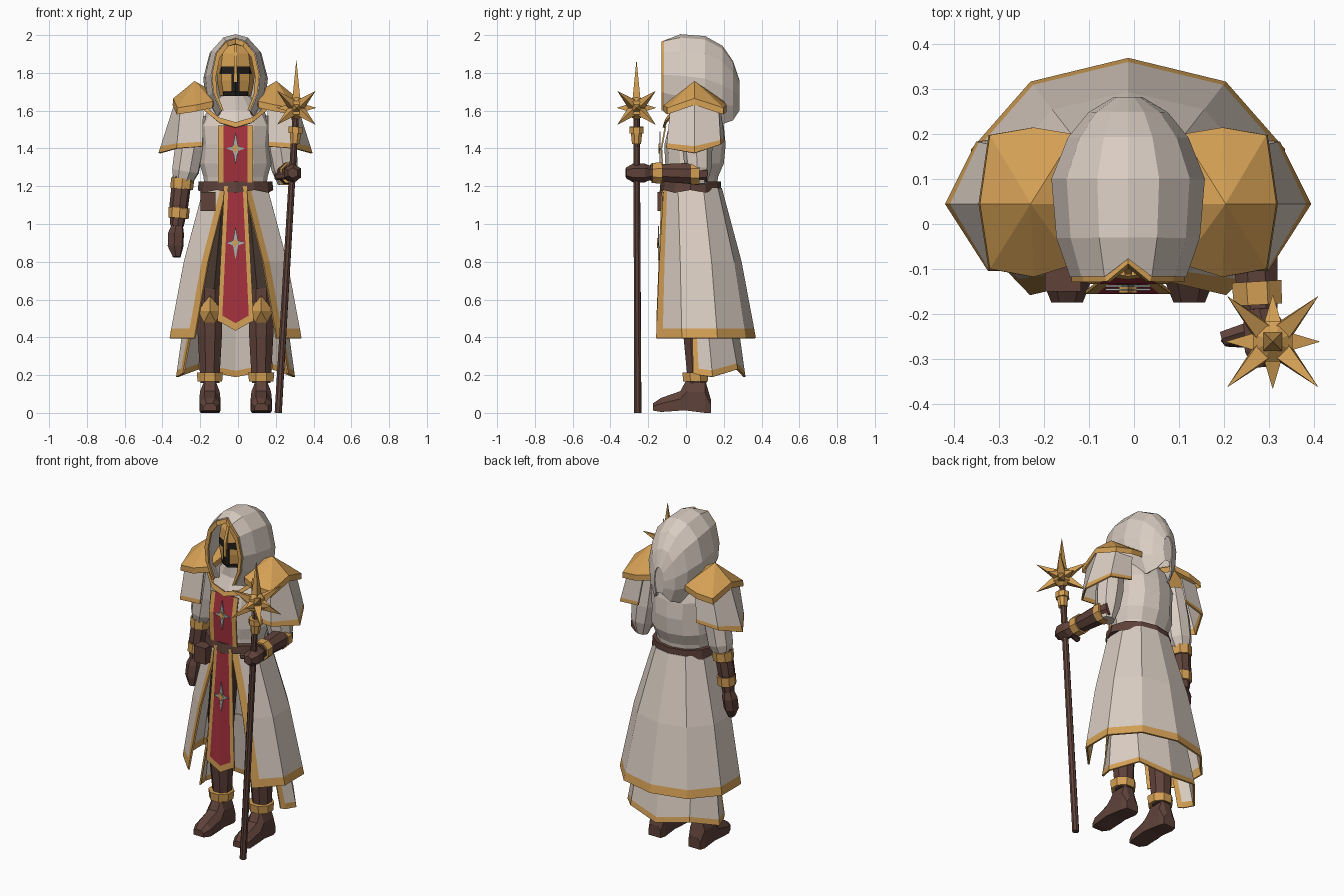
import bpy, bmesh, math
from mathutils import Vector

if "Cube" in bpy.data.objects:
    bpy.data.objects.remove(bpy.data.objects["Cube"])

CX = -0.013  # body axis; the staff side reaches further out


def material(name, r, g, b):
    m = bpy.data.materials.new(name)
    m.use_nodes = True
    m.diffuse_color = (r, g, b, 1)
    m.node_tree.nodes["Principled BSDF"].inputs["Base Color"].default_value = (r, g, b, 1)
    return m


CLOTH = material("pale cloth", .70, .61, .54)
GOLD = material("gold", .66, .35, .09)
RED = material("crimson", .37, .03, .045)
LEATHER = material("brown leather", .115, .055, .042)
DARK = material("dark trousers", .065, .04, .03)
BLACK = material("black slits", .015, .013, .012)
SILVER = material("silver", .38, .44, .42)


def build(name, verts, faces, mats, index=None, thick=0):
    me = bpy.data.meshes.new(name)
    me.from_pydata([(x + CX, y, z) for x, y, z in verts], [], faces)
    for m in mats:
        me.materials.append(m)
    for p, i in zip(me.polygons, index or [0] * len(faces)):
        p.material_index = i
    bm = bmesh.new()
    bm.from_mesh(me)
    bmesh.ops.recalc_face_normals(bm, faces=bm.faces)
    bm.to_mesh(me)
    bm.free()
    ob = bpy.data.objects.new(name, me)
    bpy.context.collection.objects.link(ob)
    if thick:
        mod = ob.modifiers.new("thickness", "SOLIDIFY")
        mod.thickness, mod.offset = thick, 0
    return ob


def sheet(name, rows, mats, rule=None, closed=False, caps=False, thick=0):
    """Skin a list of point rows; rule(row, column, last_column) picks the material."""
    n = len(rows[0])
    cols = n if closed else n - 1
    faces, index = [], []
    for r in range(len(rows) - 1):
        for c in range(cols):
            d = (c + 1) % n
            faces.append((r * n + c, r * n + d, (r + 1) * n + d, (r + 1) * n + c))
            index.append(rule(r, c, cols - 1) if rule else 0)
    if caps:
        faces += [tuple(range(n)), tuple(range((len(rows) - 1) * n, len(rows) * n))]
        index += [0, 0]
    return build(name, [p for row in rows for p in row], faces, mats, index, thick)


def tube(name, path, mat, sides=8, turn=.5):
    """Capped tube through (x, y, z, radius) stations."""
    pts = [Vector(p[:3]) for p in path]
    q = (pts[-1] - pts[0]).to_track_quat('Z', 'Y')
    rows = []
    for p, s in zip(pts, path):
        angles = [(k + turn) * math.tau / sides for k in range(sides)]
        rows.append([p + q @ Vector((math.cos(a) * s[3], math.sin(a) * s[3], 0)) for a in angles])
    return sheet(name, rows, [mat], closed=True, caps=True)


def symmetric(half):
    """Mirror a row that runs from the front edge to the back centre point."""
    return half + [(-x, y, z) for x, y, z in reversed(half[:-1])]


def mix(a, b, t):
    return tuple(Vector(a).lerp(Vector(b), t))


def flip(points, s):
    return [(p[0] * s,) + tuple(p[1:]) for p in points]


def hem(r, c, last):
    return int(r == 0 or c in (0, last))


# Outer robe, open at the front, with gold hem and edges
def robe_row(t, z):
    low = [(.215, -.155), (.345, -.02), (.345, .165), (.215, .313), (0, .365)]
    top = [(.045, -.115), (.165, -.04), (.165, .09), (.1, .165), (0, .185)]
    half = [mix((*a, z), (*b, z), t) for a, b in zip(low, top)]
    half.insert(1, mix(half[0], half[1], .26))
    return symmetric(half)


sheet("robe_skirt", [robe_row(0, .395), robe_row(.05, .445), robe_row(.42, .8),
                     robe_row(1, 1.19)], [CLOTH, GOLD], hem, thick=.01)

# Under robe, back half only
low = [(.275, .04, .21), (.29, .07, .2), (.31, .14, .19), (.2, .27, .23), (0, .31, .19)]
top = [(.2, .03, .62), (.21, .05, .62), (.25, .1, .62), (.17, .2, .62), (0, .25, .62)]
sheet("under_robe", [symmetric([mix(a, b, t) for a, b in zip(low, top)]) for t in (0, .08, 1)],
      [CLOTH, GOLD], hem, thick=.01)


# Torso and belt from elliptical rings
def ring(z, hx, front, back, wave=0):
    cy, hy = (front + back) / 2, (back - front) / 2
    return [(math.sin(k * math.tau / 12) * hx, cy - math.cos(k * math.tau / 12) * hy,
             z + wave * (k % 2)) for k in range(12)]


sheet("torso", [ring(1.17, .16, -.1, .16), ring(1.25, .17, -.1, .17), ring(1.32, .19, -.11, .2),
                ring(1.42, .18, -.115, .21), ring(1.52, .19, -.09, .2), ring(1.6, .15, -.05, .18),
                ring(1.68, .075, -.05, .12)], [CLOTH], closed=True, caps=True)
sheet("belt", [ring(1.165, .2, -.14, .185, .015), ring(1.225, .195, -.135, .185)],
      [LEATHER], closed=True, caps=True)
sheet("belt_pouch", [[(x, y, z) for x, y in ((-.185, -.15), (-.105, -.15), (-.105, -.08), (-.185, -.08))]
                     for z in (1.07, 1.17)], [LEATHER], closed=True, caps=True)

# Tabard: chest panel and hanging panel, gold borders around red
chest = [[(x, y, z) for x in (-.092, -.063, .063, .092)]
         for y, z in ((-.12, 1.22), (-.13, 1.4), (-.108, 1.52))]
sheet("chest_tabard", chest, [GOLD, RED], lambda r, c, last: int(c == 1), thick=.008)


def panel_row(g, r, zg, zr, zc, y):
    return [(-g, y, zg), (-r, y, zr), (0, y, zc), (r, y, zr), (g, y, zg)]


sheet("hanging_tabard", [panel_row(.06, .038, 1.2, 1.2, 1.2, -.125),
                         panel_row(.095, .07, .5, .515, .475, -.152),
                         panel_row(.095, .07, .485, .475, .435, -.152)],
      [GOLD, RED], lambda r, c, last: int(r == 0 and c in (1, 2)), thick=.008)

neck = [(.165, -.05, 1.6), (.085, -.108, 1.535), (0, -.118, 1.51)]
sheet("neckline_trim", [symmetric(neck), symmetric([(x, y + .008, z + .027) for x, y, z in neck])],
      [GOLD], thick=.012)


# Four-pointed ornaments
def star(name, y, z, w, h, inner, mat):
    pts = []
    for k in range(8):
        a = k * math.tau / 8
        pts.append((math.cos(a) * (inner if k % 2 else w), y, z + math.sin(a) * (inner if k % 2 else h)))
    build(name, pts, [tuple(range(8))], [mat], thick=.005)


for label, y, z in (("chest", -.138, 1.4), ("hanging", -.146, .9)):
    star(label + "_star", y, z, .05, .09, .019, SILVER)
    star(label + "_star_centre", y - .005, z, .02, .026, .013, GOLD)


# Hood: arches stacked from front to back
def arch(y, hw, top, bottom, peak=0):
    shape = [(.6, 0), (.93, .25), (1, .5), (.8, .8), (.4, .96), (0, 1)]
    return symmetric([(u * hw, y + (peak if u == 0 else 0), bottom + v * (top - bottom))
                      for u, v in shape])


hood = [arch(-.116, .125, 1.98, 1.6, .04), arch(-.03, .155, 2, 1.57), arch(.1, .166, 1.99, 1.55),
        arch(.19, .13, 1.94, 1.53), arch(.245, .085, 1.86, 1.55), arch(.278, .03, 1.76, 1.6)]
sheet("hood", hood, [CLOTH], thick=.01)
build("hood_back", hood[-1], [tuple(range(len(hood[-1])))], [CLOTH])
sheet("hood_trim", [arch(-.122, .126, 1.98, 1.6, .04), arch(-.122, .104, 1.953, 1.6, .03)],
      [GOLD], thick=.014)


# Faceted mask with eye and breath slits
def mask_row(z, s, out=0):
    return symmetric([(.1 * s, .02, z), (.075 * s, -.055 * s - out, z), (0, -.098 * s - out, z)])


sheet("mask", [mask_row(1.68, .8), mask_row(1.76, .95), mask_row(1.84, .97),
               mask_row(1.9, .88), mask_row(1.96, .45)], [GOLD], thick=.008)
sheet("eye_slit", [mask_row(1.795, .97, .006), mask_row(1.835, .97, .006)], [BLACK], thick=.004)
sheet("jaw_slit", [mask_row(1.678, .8, .007), mask_row(1.7, .84, .007)], [BLACK], thick=.004)
sheet("breath_slit", [[(-.02, -.096, z), (0, -.106, z), (.02, -.096, z)] for z in (1.7, 1.795)],
      [BLACK], thick=.004)
tube("nose_bar", [(0, -.102, 1.75, .012), (0, -.104, 1.84, .012), (0, -.062, 1.96, .01)], GOLD, 4)

# Paired parts
for s, side in ((1, "left"), (-1, "right")):
    # Shoulder pad: fanned cap over a short rim
    rim = flip([(.33, .045, 1.665), (.308, .198, 1.615), (.21, .215, 1.63), (.12, .2, 1.65),
                (.1, .045, 1.69), (.12, -.09, 1.65), (.21, -.118, 1.63), (.308, -.1, 1.615)], s)
    apex = (.217 * s, .045, 1.757)
    sheet(side + "_shoulder_pad", [[apex] * 8, rim, [(x * 1.01, y, z - .035) for x, y, z in rim]],
          [GOLD], closed=True)
    # Upper arm capelet
    hi = flip([(.17, -.07, 1.6), (.29, -.08, 1.6), (.315, .045, 1.65), (.29, .17, 1.6), (.18, .18, 1.6)], s)
    lo = flip([(.175, -.1, 1.41), (.31, -.1, 1.4), (.403, .045, 1.375), (.335, .18, 1.42), (.2, .2, 1.44)], s)
    sheet(side + "_capelet", [[mix(a, b, t) for a, b in zip(lo, hi)] for t in (0, .13, 1)],
          [CLOTH, GOLD], lambda r, c, last: int(r == 0), thick=.01)
    # Legs
    x = .136 * s
    tube(side + "_thigh", [(.09 * s, .04, 1.15, .08), (x, .045, .66, .08)], DARK)
    tube(side + "_shin", [(x, .045, .68, .074), (x, .05, .42, .07), (x, .06, .16, .054)], LEATHER)
    tube(side + "_anklet", [(x, .05, .165, .07), (x, .05, .215, .075)], GOLD)
    knee = [(x, -.065, .54), (x, -.03, .62), (x + .06, -.005, .54), (x + .03, -.02, .48),
            (x - .03, -.02, .48), (x - .06, -.005, .54)]
    build(side + "_knee_guard", knee, [(0, k, k % 5 + 1) for k in range(1, 6)], [GOLD], thick=.008)
    foot = []
    for y, w, z0, h in ((-.175, .035, .012, .05), (-.13, .053, .005, .08), (-.03, .056, .012, .115),
                        (.005, .052, .012, .18), (.1, .05, 0, .18), (.132, .04, 0, .07)):
        foot.append([(x + u * w, y, z0 + v * (h - z0))
                     for u, v in ((-1, 0), (-1, .6), (-.5, 1), (.5, 1), (1, .6), (1, 0))])
    sheet(side + "_boot", foot, [LEATHER], closed=True, caps=True)

# Hanging right arm
tube("right_sleeve", [(-.22, .055, 1.58, .07), (-.245, .06, 1.4, .08), (-.265, .06, 1.28, .075),
                      (-.28, .06, 1.22, .052)], CLOTH)
tube("right_forearm", [(-.282, .06, 1.25, .052), (-.3, .05, 1.1, .05), (-.31, .045, .99, .036)], LEATHER)
tube("right_elbow_cuff", [(-.28, .06, 1.24, .062), (-.285, .058, 1.185, .06)], GOLD)
tube("right_wrist_cuff", [(-.298, .05, 1.085, .056), (-.302, .048, 1.03, .054)], GOLD)
tube("right_hand", [(-.308, .045, 1.0, .03), (-.315, .04, .95, .045), (-.318, .03, .88, .044),
                    (-.312, .02, .825, .022)], LEATHER, 6)

# Left arm bent forward to the staff
tube("left_sleeve", [(.22, .055, 1.58, .07), (.245, .06, 1.4, .08), (.26, .065, 1.29, .07),
                     (.265, .07, 1.21, .04)], CLOTH)
tube("left_forearm", [(.27, .11, 1.265, .045), (.278, .02, 1.268, .06), (.29, -.19, 1.272, .046)], LEATHER)
tube("left_elbow_cuff", [(.275, .07, 1.268, .064), (.277, .025, 1.268, .066)], GOLD)
tube("left_wrist_cuff", [(.286, -.128, 1.27, .06), (.289, -.18, 1.27, .058)], GOLD)
tube("left_hand", [(.29, -.18, 1.272, .034), (.3, -.22, 1.27, .05), (.303, -.28, 1.27, .05),
                   (.303, -.318, 1.27, .028)], LEATHER, 6)
tube("left_thumb", [(.29, -.23, 1.26, .022), (.21, -.255, 1.25, .018)], LEATHER, 6)

# Staff with a spiked head
tube("staff_shaft", [(.226, -.255, 0, .02), (.32, -.262, 1.6, .018)], LEATHER)
tube("staff_socket", [(.315, -.262, 1.425, .026), (.317, -.262, 1.48, .032), (.317, -.262, 1.48, .04),
                      (.318, -.262, 1.515, .04)], GOLD)
head = Vector((.322, -.262, 1.615))
tube("staff_ball", [(*(head + Vector((0, 0, z))), r) for z, r in
                    ((-.06, .015), (-.035, .048), (.035, .048), (.06, .015))], GOLD)
tips = [Vector((x * .1, y * .1, z * .088)) for x in (-1, 1) for y in (-1, 1) for z in (-1, 1)]
tips += [Vector(t) for t in ((.104, 0, 0), (-.104, 0, 0), (0, .104, 0), (0, -.104, 0), (0, 0, .25))]
for k, tip in enumerate(tips):
    base = head + tip.normalized() * .03
    tube("staff_spike_%d" % (k + 1), [(*base, .032), (*(head + tip), .0008)], GOLD, 4)
